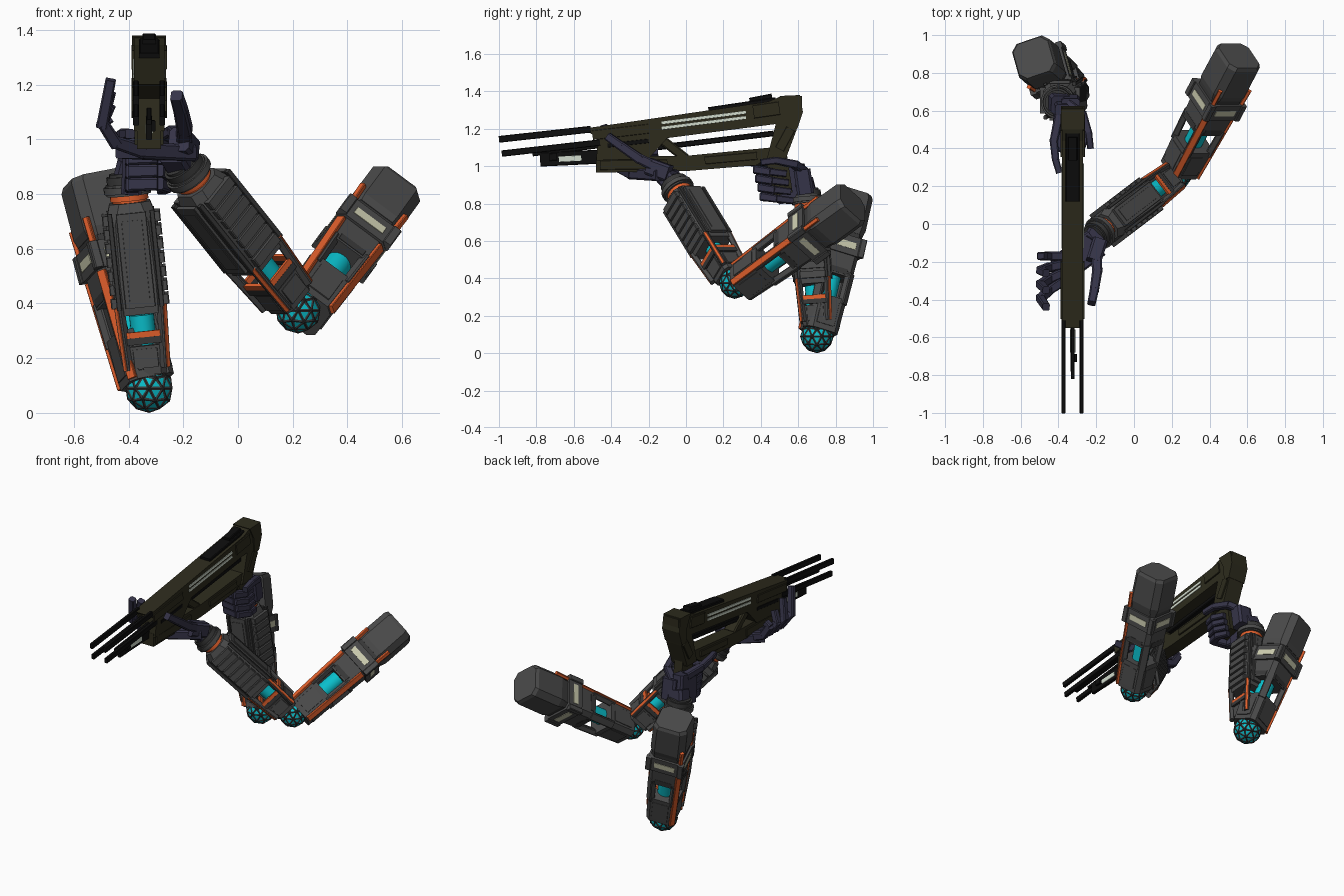
import bpy, bmesh, math
from mathutils import Matrix, Vector

cube = bpy.data.objects.get("Cube")
if cube:
    bpy.data.objects.remove(cube, do_unlink=True)


def material(name, r, g, b):
    m = bpy.data.materials.new(name)
    m.use_nodes = True
    m.diffuse_color = (r, g, b, 1)
    m.node_tree.nodes["Principled BSDF"].inputs["Base Color"].default_value = (r, g, b, 1)
    return m


GREY = material("armour grey", .07, .07, .07)
DARK = material("dark grey", .04, .04, .04)
ORANGE = material("orange", .75, .115, .025)
CYAN = material("cyan", .003, .52, .6)
BEIGE = material("beige", .62, .62, .44)
OLIVE = material("gun olive", .026, .024, .012)
BLACK = material("gun black", .004, .004, .004)
INDIGO = material("hand indigo", .036, .034, .065)
PALE = material("pale vent", .65, .72, .62)


def finish(name, bm, mats, matrix=Matrix(), smooth=False):
    bmesh.ops.recalc_face_normals(bm, faces=bm.faces)
    me = bpy.data.meshes.new(name)
    bm.to_mesh(me)
    bm.free()
    for m in mats:
        me.materials.append(m)
    if smooth:
        me.shade_smooth()
        me.set_sharp_from_angle(angle=math.radians(35))
    ob = bpy.data.objects.new(name, me)
    ob.matrix_world = matrix
    bpy.context.collection.objects.link(ob)


def frame(a, b, ref=(0, 0, 1)):
    """Local z runs from a to b, local y leans towards ref."""
    a, b = Vector(a), Vector(b)
    d = (b - a).normalized()
    r = Vector(ref)
    u = (r - d * r.dot(d)).normalized()
    s = u.cross(d)
    m = Matrix((s, u, d)).transposed().to_4x4()
    m.translation = a
    return m, (b - a).length


def loft(name, m, stations, mat):
    """Chamfered rectangle swept along z; stations are (z, width, height, chamfer)."""
    bm = bmesh.new()
    rings = []
    for z, w, h, c in stations:
        x, y = w / 2, h / 2
        pts = [(x - c, -y), (x, c - y), (x, y - c), (x - c, y),
               (c - x, y), (-x, y - c), (-x, c - y), (c - x, -y)]
        rings.append([bm.verts.new((px, py, z)) for px, py in pts])
    for lo, hi in zip(rings, rings[1:]):
        for i in range(8):
            j = (i + 1) % 8
            bm.faces.new((lo[i], lo[j], hi[j], hi[i]))
    bm.faces.new(rings[0])
    bm.faces.new(rings[-1])
    finish(name, bm, [mat], m)


def beam(name, a, b, w, h, mat, ref=(0, 0, 1), taper=1):
    m, n = frame(a, b, ref)
    c = min(w, h) * .15
    loft(name, m, [(0, w, h, c), (n, w * taper, h * taper, c * taper)], mat)


def block(name, m, centre, size, mat):
    x, y, z = centre
    mm = m @ Matrix.Translation((x, y, z - size[2] / 2))
    c = min(size) * .12
    loft(name, mm, [(0, size[0], size[1], c), (size[2], size[0], size[1], c)], mat)


def lathe(name, m, z0, z1, r, mat, sides=24):
    bm = bmesh.new()
    bmesh.ops.create_cone(bm, cap_ends=True, segments=sides, radius1=r, radius2=r, depth=z1 - z0)
    rim = [e for e in bm.edges if abs(e.verts[0].co.z - e.verts[1].co.z) < 1e-5]
    bmesh.ops.bevel(bm, geom=rim, offset=(z1 - z0) * .2, segments=2, affect='EDGES')
    finish(name, bm, [mat], m @ Matrix.Translation((0, 0, (z0 + z1) / 2)), True)


def profile(name, pts, x, w, mat):
    """Side outline (y, z) extruded across x."""
    bm = bmesh.new()
    f = bm.faces.new([bm.verts.new((x - w / 2, y, z)) for y, z in pts])
    ex = bmesh.ops.extrude_face_region(bm, geom=[f])["geom"]
    bmesh.ops.translate(bm, vec=(w, 0, 0), verts=[v for v in ex if isinstance(v, bmesh.types.BMVert)])
    finish(name, bm, [mat])


def chain(name, pts, w, mat, ref=(0, 0, 1)):
    for i, (a, b) in enumerate(zip(pts, pts[1:])):
        k = w * (1 - .1 * i)
        a, b = Vector(a), Vector(b)
        beam(f"{name}_{i + 1}", a - (b - a) * .1, b, k, k, mat, ref, .9)


CORNERS = [(sx, sy) for sx in (-1, 1) for sy in (-1, 1)]


def elbow_ball(side, centre, r):
    bm = bmesh.new()
    bmesh.ops.create_icosphere(bm, subdivisions=2, radius=r)
    faces = list(bm.faces)
    bmesh.ops.inset_individual(bm, faces=faces, thickness=r * .145, depth=-r * .03)
    for f in faces:
        f.material_index = 1
    finish(side + "_elbow_ball", bm, [DARK, CYAN], Matrix.Translation(centre))


def upper_arm(side, a, b, ref, striped):
    m, n = frame(a, b, ref)
    m = m @ Matrix.Rotation(math.pi / 4, 4, 'Z')

    def width(t):
        return .172 + .045 * min(t, .6)

    def section(name, t0, t1, grow=0, mat=GREY, c=.025):
        loft(f"{side}_{name}", m, [(t * n, width(t) + grow, width(t) + grow, c) for t in (t0, t1)], mat)

    section("upper_arm_base", .03, .27)
    section("upper_arm_middle", .43, .6)
    section("upper_arm_band", .58, .71, .022)
    section("upper_arm_collar", .69, .76, -.004, DARK)
    loft(side + "_shoulder_cap", m, [(n * .74, .2, .2, .03), (n * .78, .216, .216, .035),
                                    (n * 1.01, .214, .214, .035), (n * 1.035, .196, .196, .035)], GREY)
    lathe(side + "_upper_arm_core", m, n * .2, n * .5, .05, CYAN)
    for sx, sy in CORNERS:
        def edge(t, k=.46):
            return m @ Vector((sx * width(t) * k, sy * width(t) * k, t * n))
        out = m.to_3x3() @ Vector((sx, sy, 0))
        beam(side + "_window_post", edge(.24, .39), edge(.46, .39), .05, .036, GREY, out)
        block(side + "_band_clip", m, (sx * .1, sy * .1, n * .645), (.035, .035, .1), GREY)
        if (sx, sy) in striped:
            beam(side + "_orange_strip", edge(.04, .455), edge(.57, .455), .034, .016, ORANGE, out)
            beam(side + "_orange_tip", edge(.71, .47), edge(.83, .485), .022, .02, ORANGE, out)
    # pale plates and recessed panels on all four faces
    for i in range(4):
        r = m @ Matrix.Rotation(i * math.pi / 2, 4, 'Z')
        block(side + "_pale_plate", r, (0, .109, n * .645), (.13, .008, .036), BEIGE)
        block(side + "_lower_panel", r, (0, .089, n * .15), (.1, .008, .13), GREY)
        block(side + "_window_sill", r, (0, .092, n * .46), (.11, .012, .03), DARK)


def forearm(side, a, b, ref):
    m, n = frame(a, b, ref)
    loft(side + "_forearm_base", m, [(n * .07, .14, .14, .02), (n * .21, .155, .155, .02)], GREY)
    loft(side + "_forearm_shell", m, [(n * .36, .175, .175, .025), (n * .5, .19, .19, .03),
                                     (n * .8, .19, .19, .035), (n * .89, .15, .15, .035)], GREY)
    lathe(side + "_forearm_core", m, n * .16, n * .4, .045, CYAN)
    for sx, sy in CORNERS:
        p, q = (m @ Vector((sx * k, sy * k, t * n)) for k, t in ((.068, .1), (.078, .4)))
        out = m.to_3x3() @ Vector((sx, sy, 0))
        beam(side + "_forearm_post", p, q, .032, .03, GREY, out)
        beam(side + "_forearm_orange_edge", p + out * .008, q + out * .008, .016, .012, ORANGE, out)
    for i in range(4):
        r = m @ Matrix.Rotation(i * math.pi / 2, 4, 'Z')
        block(side + "_orange_crossbar", r, (0, .077, n * .265), (.15, .014, .022), ORANGE)
        block(side + "_base_panel", r, (0, .076, n * .15), (.09, .01, .07), GREY)
        block(side + "_window_lip", r, (0, .078, n * .235), (.13, .014, .025), DARK)
    # long flat panels on two faces, stacked ribs on the other two
    for s in (-1, 1):
        block(side + "_forearm_panel", m, (0, s * .098, n * .62), (.11, .016, n * .45), GREY)
        block(side + "_panel_inset", m, (0, s * .106, n * .62), (.075, .006, n * .38), GREY)
        for e in (-1, 1):
            block(side + "_forearm_rail", m, (e * .078, s * .09, n * .62), (.018, .02, n * .46), DARK)
        for k in range(7):
            block(side + "_forearm_rib", m, (s * .092, 0, n * (.42 + k * .066)), (.03, .14, .036), GREY)
    # wrist
    lathe(side + "_wrist_ring", m, n * .89, n * .935, .07, ORANGE)
    lathe(side + "_wrist_cuff", m, n * .925, n * .98, .09, GREY)
    lathe(side + "_wrist_collar", m, n * .96, n * 1.03, .076, DARK)


# arms
elbow_ball("left", (.22, .26, .375), .085)
upper_arm("left", (.23, .275, .36), (.545, .87, .79), (0, 0, 1), [(1, 1), (-1, 1)])
forearm("left", (.22, .26, .375), (-.2, -.06, .9), (0, 0, 1))
elbow_ball("right", (-.325, .7, .09), .09)
upper_arm("right", (-.325, .705, .09), (-.525, .875, .83), (-.45, -.88, 0), [(1, 1), (1, -1)])
forearm("right", (-.325, .7, .09), (-.405, .645, .855), (0, -1, 0))

# left hand, cradling the gun from below
beam("left_hand_wrist", (-.2, -.06, .9), (-.23, -.11, .95), .11, .09, INDIGO)
beam("left_palm", (-.2, -.1, .95), (-.4, -.25, .96), .16, .06, INDIGO)
beam("left_palm_pad", (-.18, -.09, .96), (-.215, -.2, 1.0), .08, .09, INDIGO)
for i in range(4):
    y, fan, top = -.17 - .04 * i, -.05 * i, 1.08 + .046 * i
    chain(f"left_finger_{i + 1}", [(-.36, y, .96), (-.45, y + fan * .4, .99),
                                  (-.495, y + fan * .7, 1.06), (-.465, y + fan, top)], .053, INDIGO, (0, 1, 0))
chain("left_thumb", [(-.2, -.13, .98), (-.195, -.25, 1.04), (-.21, -.35, 1.11), (-.225, -.42, 1.16)], .06, INDIGO)

# right hand, wrapped round the grip
beam("right_hand_wrist", (-.4, .645, .86), (-.385, .63, .92), .11, .1, INDIGO, (0, 1, 0))
beam("right_palm", (-.39, .58, .81), (-.38, .55, 1.0), .075, .17, INDIGO, (0, 1, 0))
beam("right_palm_heel", (-.335, .64, .85), (-.335, .62, .98), .1, .09, INDIGO, (0, 1, 0))
for i in range(4):
    z, y = .825 + .048 * i, -.012 * i
    chain(f"right_finger_{i + 1}", [(-.39, .55, z), (-.385, .44 + y, z + .01), (-.29, .415 + y, z + .012),
                                   (-.26, .49 + y, z), (-.28, .57 + y, z - .01)], .056, INDIGO)
chain("right_index", [(-.4, .56, .99), (-.425, .44, 1.01), (-.415, .34, 1.02), (-.395, .27, 1.02)], .048, INDIGO)
chain("right_thumb", [(-.34, .63, .97), (-.27, .58, 1.01), (-.24, .48, 1.03), (-.23, .4, 1.02)], .048, INDIGO)

# gun body
GX = -.325
profile("gun_upper_frame", [(-.55, 1.2), (.44, 1.345), (.5, 1.37), (.62, 1.375), (.62, 1.29), (.59, 1.19),
                            (.53, 1.03), (.43, 1.03), (.48, 1.225), (-.1, 1.15), (-.2, 1.04), (-.48, 1.03),
                            (-.47, 1.15)], GX, .112, OLIVE)
profile("gun_lower_frame", [(-.48, 1.05), (.0, 1.055), (.46, 1.1), (.46, 1.035), (.41, 1.03), (.38, 1.005),
                            (.02, .975), (-.48, .965)], GX, .088, OLIVE)
profile("gun_stock_pad", [(.5, 1.375), (.61, 1.38), (.625, 1.29), (.595, 1.2), (.55, 1.2), (.54, 1.3)], GX, .125, OLIVE)
profile("gun_grip", [(.42, 1.06), (.54, 1.06), (.57, .86), (.47, .84)], GX, .06, OLIVE)
profile("trigger_guard", [(.27, 1.02), (.44, 1.03), (.45, .96), (.43, .96), (.42, 1.0), (.28, 1.0)], GX, .03, BLACK)
beam("gun_inner_bar", (GX, -.15, 1.1), (GX, .47, 1.175), .04, .03, BLACK)
beam("gun_top_plate", (GX, .12, 1.3), (GX, .48, 1.353), .075, .03, BLACK)
beam("gun_rear_sight", (GX, .34, 1.35), (GX, .46, 1.373), .05, .03, BLACK)
beam("gun_frame_brace", (GX, .0, 1.04), (GX, -.14, 1.15), .08, .05, OLIVE)
beam("gun_muzzle_block", (GX, -.47, 1.05), (GX, -.78, 1.035), .022, .075, BLACK)
beam("gun_centre_rod", (GX, -.47, 1.105), (GX, -.82, 1.062), .018, .02, BLACK)
beam("gun_centre_catch", (GX + .014, -.69, 1.05), (GX + .014, -.73, 1.048), .018, .04, BLACK)

# twin rails and side plates, mirrored
for s in (-1, 1):
    rx, px = GX + s * .048, GX + s * .058
    beam("gun_upper_rail", (rx, -.51, 1.197), (rx, -1, 1.143), .021, .036, BLACK)
    beam("gun_lower_rail", (rx, -.46, 1.126), (rx, -.985, 1.067), .021, .034, BLACK)
    beam("gun_muzzle_light", (GX + s * .011, -.68, 1.037), (GX + s * .011, -.56, 1.043), .006, .03, PALE)
    for z in (0, .028):
        beam("gun_side_vent", (GX + s * .056, -.13, 1.203 + z), (GX + s * .056, .32, 1.26 + z), .006, .016, PALE)
    beam("gun_side_plate_front", (px, -.5, 1.165), (px, -.2, 1.2), .012, .05, OLIVE)
    beam("gun_side_plate_rear", (px, .36, 1.29), (px, .5, 1.31), .014, .07, OLIVE)
    beam("gun_side_groove", (GX + s * .055, -.42, 1.11), (GX + s * .055, -.2, 1.135), .008, .022, BLACK)
    beam("gun_lower_plate", (GX + s * .046, .1, 1.03), (GX + s * .046, .38, 1.055), .014, .04, OLIVE)
    beam("gun_lower_plate_front", (GX + s * .046, -.46, 1.005), (GX + s * .046, -.1, 1.01), .014, .05, OLIVE)
    beam("gun_stock_plate", (px, .5, 1.09), (px, .56, 1.2), .014, .05, OLIVE)
